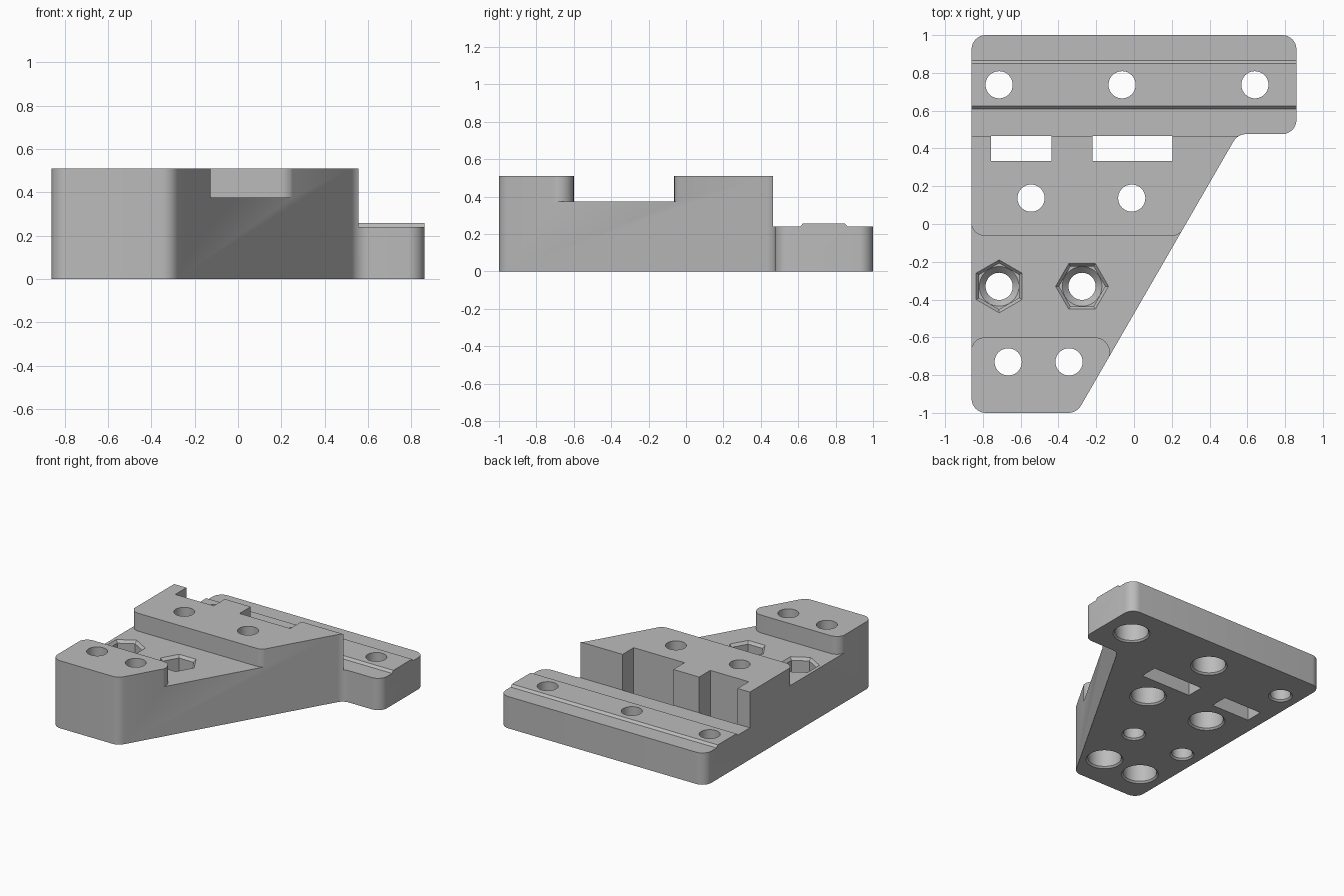
import bpy, bmesh, math
from mathutils import Vector

if "Cube" in bpy.data.objects:
    bpy.data.objects.remove(bpy.data.objects["Cube"])

grey = bpy.data.materials.new("plain_grey")
grey.use_nodes = True
GREY = (0.5, 0.5, 0.5, 1)
grey.diffuse_color = GREY
grey.node_tree.nodes["Principled BSDF"].inputs["Base Color"].default_value = GREY

CHAMFER = 0.012
HOLE, HEAD = 0.072, 0.117


def fillet(corners, steps=8):
    """Outline from (x, y, radius) corners, rounding each one."""
    out = []
    for i, (x, y, r) in enumerate(corners):
        p = Vector((x, y))
        if not r:
            out.append(p)
            continue
        u = (Vector(corners[i - 1][:2]) - p).normalized()
        v = (Vector(corners[(i + 1) % len(corners)][:2]) - p).normalized()
        half = u.angle(v) / 2
        c = p + (u + v).normalized() * r / math.sin(half)
        t = r / math.tan(half)
        a, b = (p + u * t - c).normalized(), (p + v * t - c).normalized()
        out += [c + a.slerp(b, k / steps).normalized() * r for k in range(steps + 1)]
    return out


def make_object(name, bm):
    bmesh.ops.recalc_face_normals(bm, faces=bm.faces)
    mesh = bpy.data.meshes.new(name)
    bm.to_mesh(mesh)
    bm.free()
    mesh.materials.append(grey)
    ob = bpy.data.objects.new(name, mesh)
    bpy.context.collection.objects.link(ob)
    return ob


def loft(name, rings):
    """Closed solid through rings of 3D points."""
    bm = bmesh.new()
    loops = [[bm.verts.new(p) for p in ring] for ring in rings]
    bm.faces.new(loops[0])
    bm.faces.new(loops[-1])
    for a, b in zip(loops, loops[1:]):
        for i in range(len(a)):
            bm.faces.new((a[i - 1], a[i], b[i], b[i - 1]))
    return make_object(name, bm)


def prism(name, outline, z0, z1):
    return loft(name, [[(p[0], p[1], z) for p in outline] for z in (z0, z1)])


def turned(name, x, y, profile, sides=40, turn=0.0):
    """Stack of regular polygons from (z, radius) pairs."""
    angles = [turn + math.tau * i / sides for i in range(sides)]
    return loft(name, [[(x + r * math.cos(a), y + r * math.sin(a), z) for a in angles]
                       for z, r in profile])


def slant(y):
    """x of the sloping side at a given y."""
    return -0.303 + (y + 1) / math.sqrt(3)


# bracket body with a chamfered lower rim
W = 0.86
body = prism("bracket_body", fillet([
    (-W, -1, 0.075), (slant(-1), -1, 0.08), (slant(0.476), 0.476, 0.08),
    (W, 0.476, 0.075), (W, 1, 0.075), (-W, 1, 0.075)]), 0, 0.51)
bm = bmesh.new()
bm.from_mesh(body.data)
bottom = min(bm.faces, key=lambda f: f.calc_center_median().z)
rim = list(bottom.verts)
bmesh.ops.inset_region(bm, faces=[bottom], thickness=CHAMFER, use_even_offset=True)
for v in rim:
    if v not in bottom.verts[:]:
        v.co.z = CHAMFER
bm.to_mesh(body.data)
bm.free()

cutters = []

# low rail along the back, with a raised ridge
rail = [(0.466, 0.24), (0.61, 0.24), (0.626, 0.257), (0.849, 0.257),
        (0.865, 0.24), (1.1, 0.24), (1.1, 0.7), (0.466, 0.7)]
cutters.append(loft("rail_cutter", [[(x, y, z) for y, z in rail] for x in (-1, 1)]))

# recessed shelf between the two raised blocks
E = 0.003
cutters.append(prism("shelf_cutter", fillet([
    (-1, -0.68, 0), (-W - E, -0.68, 0), (-W - E, -0.6, 0.075),
    (slant(-0.6) + E, -0.6, 0.08), (slant(-0.73) + E, -0.73, 0),
    (0.3, -0.73, 0), (0.6, 0, 0), (slant(0) + E, 0, 0),
    (slant(-0.063) + E, -0.063, 0.075), (-W - E, -0.063, 0.075),
    (-W - E, 0.02, 0), (-1, 0.02, 0)]), 0.375, 0.7))

# rectangular through slots
for x0, x1 in ((-0.757, -0.436), (-0.22, 0.204)):
    cutters.append(prism("slot_cutter", [(x0, 0.333), (x1, 0.333), (x1, 0.467), (x0, 0.467)],
                         -0.1, 0.7))


def entry(r):
    """Chamfered mouth of a hole on the underside."""
    return [(-0.02, r + CHAMFER + 0.02), (CHAMFER, r)]


# counterbored screw holes: x, y, counterbore depth
for x, y, depth in ((-0.063, 0.737, 0.15), (0.64, 0.737, 0.15),
                    (-0.545, 0.137, 0.36), (-0.012, 0.137, 0.36),
                    (-0.666, -0.73, 0.36), (-0.344, -0.73, 0.36)):
    cutters.append(turned("screw_hole_cutter", x, y,
                          entry(HEAD) + [(depth, HEAD), (depth, HOLE), (0.7, HOLE)]))

# plain hole at the rail end
cutters.append(turned("plain_hole_cutter", -0.714, 0.737, entry(HOLE) + [(0.7, HOLE)]))

# hexagonal nut pockets with a conical seat
for x, turn in ((-0.714, math.pi / 2), (-0.275, 0.0)):
    cutters.append(turned("nut_hole_cutter", x, -0.33,
                          entry(HOLE) + [(0.19, HOLE), (0.225, 0.105), (0.3, 0.105)]))
    cutters.append(turned("nut_pocket_cutter", x, -0.33,
                          [(0.225, 0.122), (0.355, 0.122), (0.375, 0.14), (0.5, 0.14)], 6, turn))

# apply the cuts
bpy.context.view_layer.objects.active = body
for cutter in cutters:
    cutter.hide_render = True
    mod = body.modifiers.new("cut", "BOOLEAN")
    mod.operation = "DIFFERENCE"
    mod.solver = "EXACT"
    mod.object = cutter
    bpy.ops.object.modifier_apply(modifier=mod.name)
    bpy.data.objects.remove(cutter)

bpy.ops.object.select_all(action="DESELECT")
body.select_set(True)
bpy.ops.object.shade_smooth_by_angle(angle=math.radians(25))
